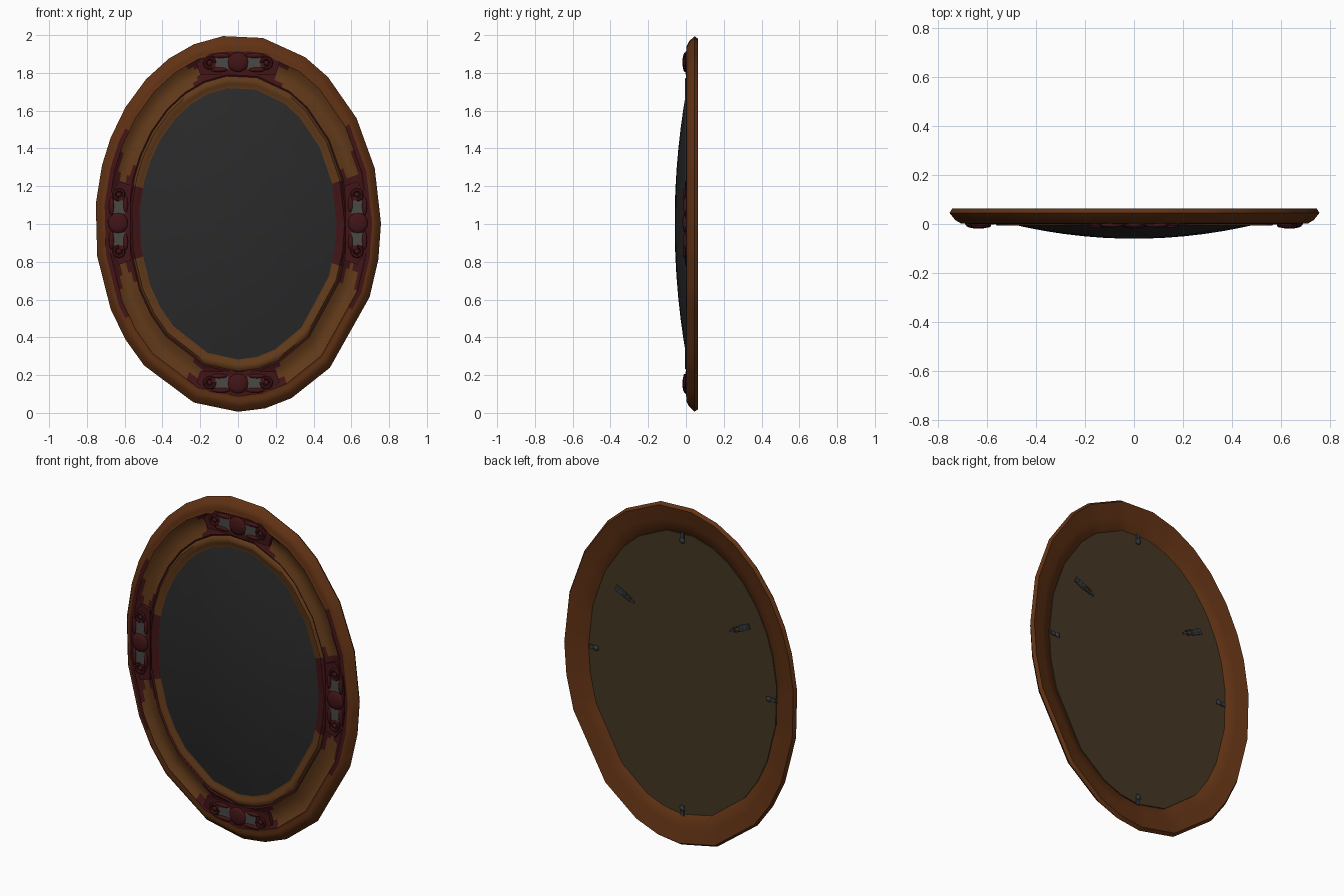
import bpy, bmesh, math
from mathutils import Matrix, Vector

cube = bpy.data.objects.get("Cube")
if cube:
    bpy.data.objects.remove(cube)


def material(name, *rgb):
    m = bpy.data.materials.new(name)
    m.use_nodes = True
    m.diffuse_color = (*rgb, 1)
    m.node_tree.nodes["Principled BSDF"].inputs["Base Color"].default_value = (*rgb, 1)
    return m


WOOD = material("rim wood", 0.12, 0.032, 0.007)
COVE = material("cove wood", 0.12, 0.042, 0.01)
RED = material("burgundy", 0.055, 0.007, 0.008)
GREY = material("grey inlay", 0.07, 0.065, 0.06)
GLASS = material("dark glass", 0.023, 0.023, 0.023)
BACK = material("backing board", 0.06, 0.038, 0.018)
METAL = material("metal", 0.04, 0.045, 0.05)

# Uneven corner angles of the oval
CORNERS = [0, 17, 34, 51, 62, 80, 96, 108, 119, 130, 142, 153, 162, 174, 190,
           207, 218, 229, 252, 270, 281, 292, 310, 337, 349, 360]
SPLIT = 4


def oval(f, y, scale=1.0):
    """Points of the faceted oval; f runs from outer edge (0) to glass edge (1)."""
    a, b = 0.757 - 0.235 * f, 0.997 - 0.277 * f
    ring = [Vector((a * scale * math.cos(math.radians(t)), y,
                    1.003 + b * scale * math.sin(math.radians(t)))) for t in CORNERS]
    return [p.lerp(q, k / SPLIT) for p, q in zip(ring, ring[1:]) for k in range(SPLIT)]


def finish(bm, name, mats, angle=40):
    bmesh.ops.recalc_face_normals(bm, faces=bm.faces)
    me = bpy.data.meshes.new(name)
    bm.to_mesh(me)
    bm.free()
    ob = bpy.data.objects.new(name, me)
    bpy.context.collection.objects.link(ob)
    for m in mats:
        me.materials.append(m)
    bpy.ops.object.select_all(action='DESELECT')
    ob.select_set(True)
    bpy.context.view_layer.objects.active = ob
    bpy.ops.object.shade_smooth_by_angle(angle=math.radians(angle))
    return ob


def loft(bm, rings, rule=None):
    loops = [[bm.verts.new(p) for p in r] for r in rings]
    n = len(loops[0])
    for j, (r, s) in enumerate(zip(loops, loops[1:])):
        for i in range(n):
            face = bm.faces.new((r[i], r[(i + 1) % n], s[(i + 1) % n], s[i]))
            if rule:
                face.material_index = rule(j, face.calc_center_median())
    return loops


# Frame: moulding profile (position across, depth) swept round the oval
PROFILE = [(0.63, 0.02), (0.6, 0.03), (0.35, 0.045), (0.05, 0.064), (0, 0.045),
           (0.1, 0.016), (0.2, 0.002), (0.25, 0.006), (0.3, 0), (0.38, 0.012),
           (0.45, 0.018), (0.52, 0.02), (0.59, 0.018), (0.66, 0.012), (0.74, 0.003),
           (0.77, 0.008), (0.82, -0.006), (0.9, -0.005), (0.95, 0.003), (1, 0.004), (1, 0.02)]


def frame_colour(j, c):
    f = (PROFILE[j][0] + PROFILE[j + 1][0]) / 2
    u = math.degrees(math.atan2(abs(c.z - 1.003) / (0.997 - 0.277 * f),
                                abs(c.x) / (0.757 - 0.235 * f)))
    if j < 6:
        return 0
    if f < 0.3:
        return 2 if u < 32 else 0
    if f < 0.75:
        w = abs(f - 0.53) / 0.22
        return 1 if 15 + 12 * w * w < u < 72 - 6 * w else 2
    return 2 if u < 16 or f < 0.77 else 1


bm = bmesh.new()
loft(bm, [oval(f, y) for f, y in PROFILE], frame_colour)
finish(bm, "oval_frame", [WOOD, COVE, RED], 50)

# Domed glass
bm = bmesh.new()
steps = [0.1, 0.25, 0.4, 0.55, 0.7, 0.85, 1]
rings = loft(bm, [oval(1, -0.06 + 0.064 * s * s, s) for s in steps])
bm.faces.new(rings[0])
finish(bm, "domed_glass", [GLASS], 60)

# Flat backing board
bm = bmesh.new()
loops = loft(bm, [oval(0.62, 0.02), oval(0.62, 0.03)])
bm.faces.new(loops[0])
bm.faces.new(loops[1])
finish(bm, "backing_board", [BACK], 30)


def place(x, z, turn, y=0.0):
    return Matrix.Translation((x, y, z)) @ Matrix.Rotation(turn, 4, 'Y')


def ball(bm, base, pos, size, index=0, segments=12):
    m = base @ Matrix.Translation(pos) @ Matrix.Diagonal((*size, 1))
    out = bmesh.ops.create_uvsphere(bm, u_segments=segments, v_segments=8, radius=1, matrix=m)
    for face in {f for v in out["verts"] for f in v.link_faces}:
        face.material_index = index


def slab(bm, base, pos, size, index=0):
    m = base @ Matrix.Translation(pos) @ Matrix.Diagonal((*size, 1))
    out = bmesh.ops.create_cube(bm, size=1, matrix=m)
    for face in {f for v in out["verts"] for f in v.link_faces}:
        face.material_index = index


def scroll(bm, base, cx, cz, radius, thick):
    """A curl of small ring sections."""
    rows = []
    for i in range(13):
        t = math.radians(25 * i)
        ring = []
        for k in range(6):
            p = math.radians(60 * k)
            r = radius + thick * math.cos(p)
            side = 1 if cx > 0 else -1
            ring.append(bm.verts.new(base @ Vector((cx - side * r * math.cos(t),
                        -0.006 + thick * math.sin(p), cz + r * math.sin(t)))))
        rows.append(ring)
    for r, s in zip(rows, rows[1:]):
        for k in range(6):
            bm.faces.new((r[k], r[(k + 1) % 6], s[(k + 1) % 6], s[k]))


# Carved ornaments at top, bottom and both sides
half = math.pi / 2
for name, x, z, turn in (("top", 0, 1.852, 0), ("bottom", 0, 0.16, 2 * half),
                         ("left", 0.63, 1.005, half), ("right", -0.63, 1.005, -half)):
    base = place(x, z, turn)
    bm = bmesh.new()
    outline = [(0.2, -0.06), (0.22, 0.0), (0.15, 0.05), (0.07, 0.06)]
    outline += [(-px, pz) for px, pz in reversed(outline)]
    loops = loft(bm, [[base @ Vector((px, y, pz)) for px, pz in outline] for y in (0.02, -0.002)])
    bm.faces.new(loops[1])
    ball(bm, base, (0, -0.003, 0.005), (0.055, 0.016, 0.052))
    for s in (-1, 1):
        slab(bm, base, (s * 0.085, -0.002, 0), (0.07, 0.006, 0.07), 1)
        scroll(bm, base, s * 0.15, 0.0, 0.026, 0.009)
        ball(bm, base, (s * 0.09, -0.004, 0.04), (0.05, 0.01, 0.013))
        ball(bm, base, (s * 0.1, -0.004, -0.035), (0.045, 0.01, 0.012))
        ball(bm, base, (s * 0.15, -0.004, 0), (0.013, 0.011, 0.013))
    finish(bm, name + "_ornament", [RED, GREY])

# Retaining clips round the back
for name, x, z, turn in (("top", 0, 1.8, 0), ("bottom", 0, 0.2, 2 * half),
                         ("left", 0.575, 1.005, half), ("right", -0.575, 1.005, -half)):
    base = place(x, z, turn, 0.034)
    bm = bmesh.new()
    slab(bm, base, (0, 0, 0), (0.022, 0.006, 0.06))
    ball(bm, base, (0, 0.003, -0.015), (0.016, 0.007, 0.016), 0, 8)
    finish(bm, name + "_clip", [METAL])

# Hanger plates with loops on the back
for name, s in (("left", 1), ("right", -1)):
    base = place(s * 0.38, 1.37, -s * math.radians(25), 0.034)
    bm = bmesh.new()
    slab(bm, base, (s * 0.025, 0, 0), (0.07, 0.006, 0.034))
    for k in (-1, 1):
        slab(bm, base, (-s * 0.03, 0.003, k * 0.012), (0.045, 0.006, 0.006))
        ball(bm, base, (s * (0.025 + k * 0.018), 0.003, 0), (0.009, 0.005, 0.009), 0, 8)
    slab(bm, base, (-s * 0.06, 0.003, 0), (0.035, 0.006, 0.012))
    finish(bm, name + "_hanger", [METAL])
